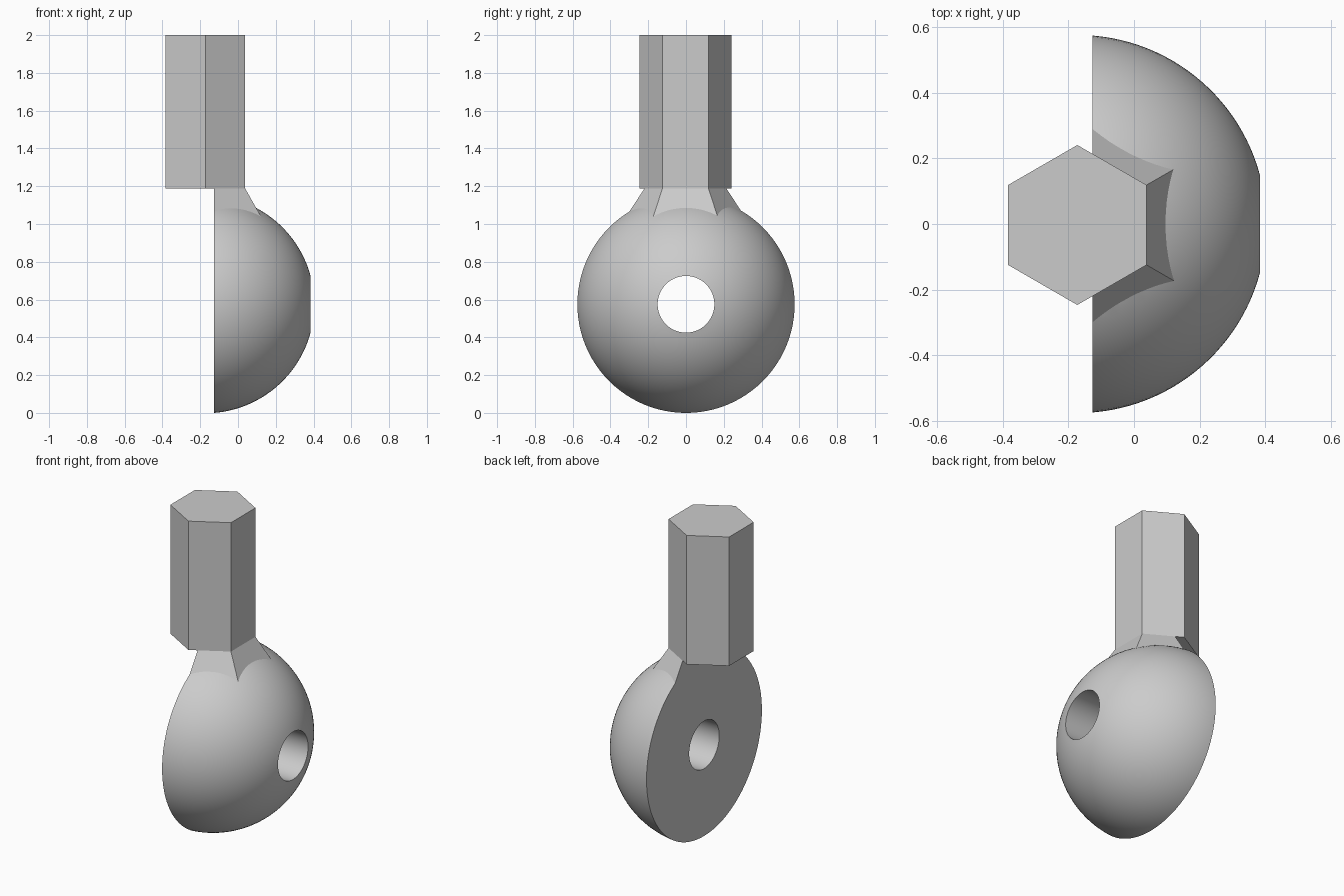
import bpy, bmesh
from math import sin, cos, asin, radians, tau
from mathutils import Vector

cube = bpy.data.objects.get("Cube")
if cube:
    bpy.data.objects.remove(cube, do_unlink=True)

grey = bpy.data.materials.new("plain grey")
grey.use_nodes = True
grey.diffuse_color = (0.6, 0.6, 0.6, 1)
grey.node_tree.nodes["Principled BSDF"].inputs["Base Color"].default_value = (0.6, 0.6, 0.6, 1)

AXIS_X, CENTRE_Z, RADIUS, HOLE = -0.173, 0.575, 0.577, 0.15
CUT_X, STEM_Z, STEM_R = -0.127, 1.187, 0.244


def finish(bm, name):
    bmesh.ops.recalc_face_normals(bm, faces=bm.faces)
    mesh = bpy.data.meshes.new(name)
    bm.to_mesh(mesh)
    bm.free()
    mesh.materials.append(grey)
    obj = bpy.data.objects.new(name, mesh)
    bpy.context.collection.objects.link(obj)
    return obj


def hex_prism(name, r_low, r_high, z_low, z_high):
    bm = bmesh.new()
    rings = []
    for r, z in ((r_low, z_low), (r_high, z_high)):
        rings.append([bm.verts.new((AXIS_X + r * sin(i * tau / 6),
                                    r * cos(i * tau / 6) - 0.003, z)) for i in range(6)])
    low, high = rings
    bm.faces.new(low)
    bm.faces.new(high)
    for i in range(6):
        j = (i + 1) % 6
        bm.faces.new((low[i], low[j], high[j], high[i]))
    return finish(bm, name)


def bored_ball(name):
    # Arc profile closed by the wall of the bore, revolved about the x axis
    bm = bmesh.new()
    start, end, steps = asin(HOLE / RADIUS), radians(105), 32
    angles = [start + (end - start) * i / steps for i in range(steps + 1)]
    points = [(AXIS_X + RADIUS * cos(a), RADIUS * sin(a)) for a in angles]
    points.append((points[-1][0], HOLE))
    verts = [bm.verts.new((x, 0, CENTRE_Z + r)) for x, r in points]
    edges = [bm.edges.new((verts[i - 1], verts[i])) for i in range(len(verts))]
    bmesh.ops.spin(bm, geom=verts + edges, cent=(0, 0, CENTRE_Z), axis=(1, 0, 0),
                   angle=tau, steps=96)
    bmesh.ops.remove_doubles(bm, verts=bm.verts, dist=0.0001)
    return finish(bm, name)


def combine(target, tool, operation):
    mod = target.modifiers.new(operation.title(), 'BOOLEAN')
    mod.operation, mod.solver, mod.object = operation, 'EXACT', tool
    bpy.context.view_layer.objects.active = target
    bpy.ops.object.modifier_apply(modifier=mod.name)
    bpy.data.objects.remove(tool, do_unlink=True)


# Ball with flared hexagonal neck, sliced flat on its right side
ball = bored_ball("half_ball")
combine(ball, hex_prism("neck", 0.37, STEM_R, 0.995, STEM_Z), 'UNION')
bm = bmesh.new()
bmesh.ops.create_cube(bm, size=3)
bmesh.ops.translate(bm, verts=bm.verts, vec=Vector((CUT_X - 1.5, 0, 0.6)))
slicer = finish(bm, "slicer")
slicer.hide_render = True
combine(ball, slicer, 'DIFFERENCE')

bpy.ops.object.select_all(action='DESELECT')
ball.select_set(True)
bpy.context.view_layer.objects.active = ball
bpy.ops.object.shade_smooth_by_angle(angle=radians(20))

# Hexagonal stem
hex_prism("hex_stem", STEM_R, STEM_R, STEM_Z, 2.0)
